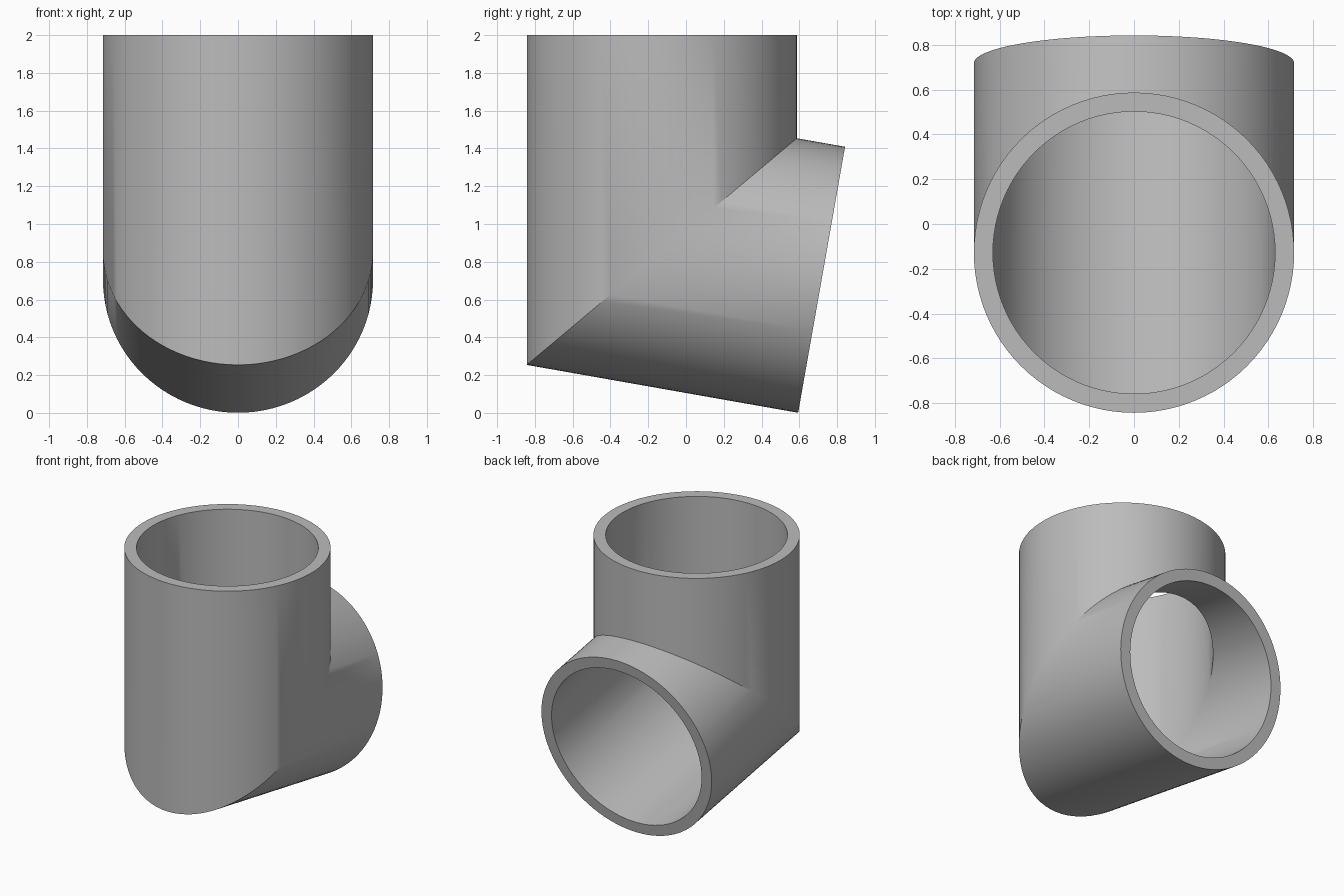
import bpy, bmesh
from math import radians, sin, cos, tan, pi
from mathutils import Vector

cube = bpy.data.objects.get("Cube")
if cube:
    bpy.data.objects.remove(cube)

# Pipe dimensions
OUTER, INNER, SIDES = 0.715, 0.63, 96
TILT = radians(10)                 # downward slope of the outlet
MITRE = radians(40)                # slope of the joint plane
joint = Vector((0, -0.128, 0.854))
outlet = joint + 0.859 * Vector((0, cos(TILT), -sin(TILT)))
inlet = Vector((0, joint.y, 2.0))

# Centre and in-plane axis of each section: inlet, mitred joint, outlet
sections = [
    (inlet, Vector((0, 1, 0))),
    (joint, Vector((0, 1, tan(MITRE)))),
    (outlet, Vector((0, sin(TILT), cos(TILT)))),
]

bm = bmesh.new()


def ring(centre, axis, radius):
    angles = [2 * pi * i / SIDES for i in range(SIDES)]
    return [bm.verts.new(centre + radius * (Vector((cos(a), 0, 0)) + axis * sin(a)))
            for a in angles]


def bridge(a, b):
    for i in range(SIDES):
        j = (i + 1) % SIDES
        bm.faces.new((a[i], a[j], b[j], b[i]))


# Outer wall down, inner wall back up, closed by the two rims
loop = [ring(c, u, OUTER) for c, u in sections]
loop += [ring(c, u, INNER) for c, u in reversed(sections)]
for k, r in enumerate(loop):
    bridge(r, loop[(k + 1) % len(loop)])
bmesh.ops.recalc_face_normals(bm, faces=bm.faces)

mesh = bpy.data.meshes.new("pipe_elbow")
bm.to_mesh(mesh)
bm.free()
elbow = bpy.data.objects.new("pipe_elbow", mesh)
bpy.context.collection.objects.link(elbow)

# Plain grey finish
grey = bpy.data.materials.new("grey")
grey.use_nodes = True
grey.diffuse_color = (0.5, 0.5, 0.5, 1)
grey.node_tree.nodes["Principled BSDF"].inputs["Base Color"].default_value = (0.5, 0.5, 0.5, 1)
mesh.materials.append(grey)

# Smooth walls with crisp rims and joint
bpy.ops.object.select_all(action="DESELECT")
elbow.select_set(True)
bpy.context.view_layer.objects.active = elbow
bpy.ops.object.shade_smooth_by_angle(angle=radians(30))
